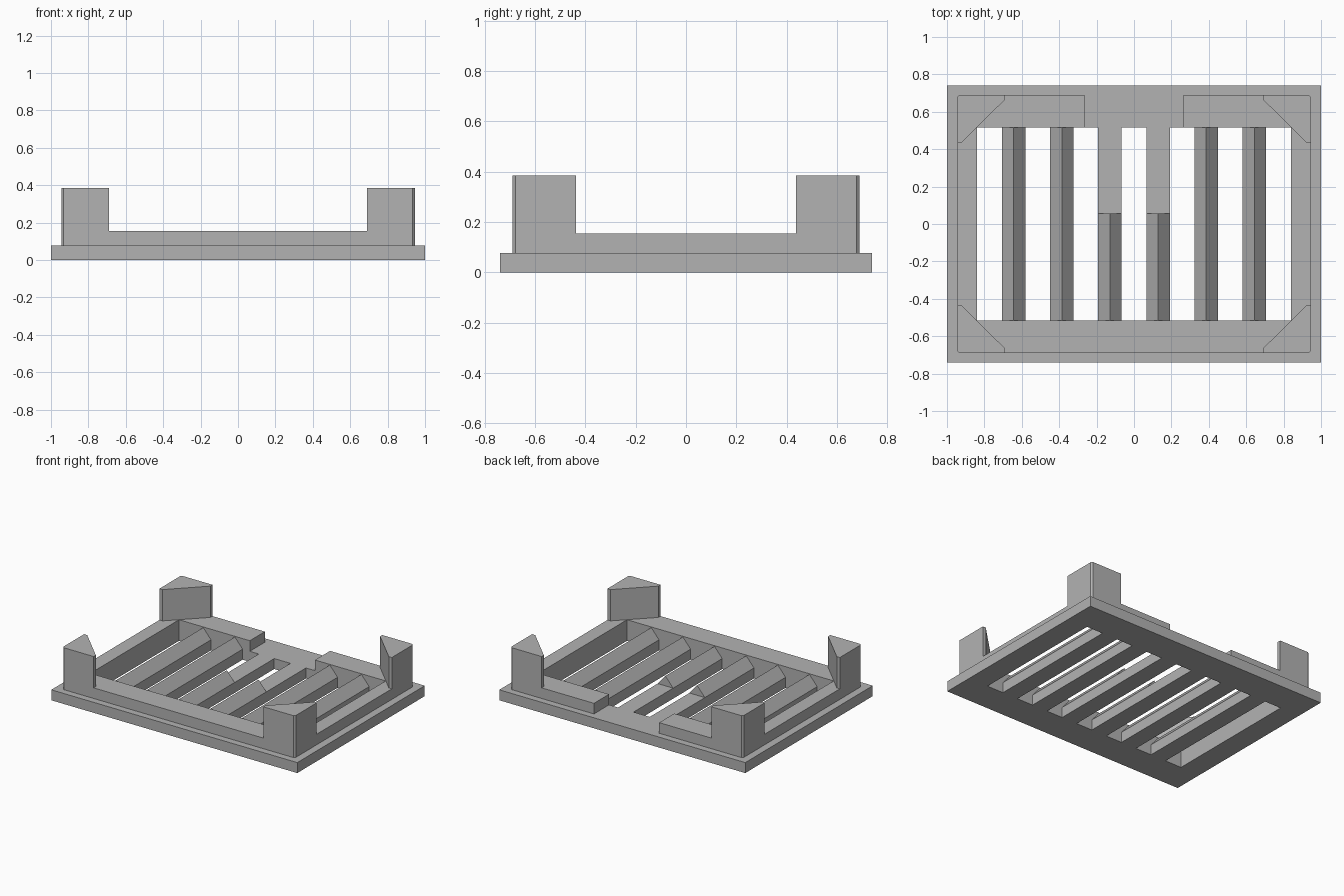
import bpy, bmesh

cube = bpy.data.objects.get("Cube")
if cube:
    bpy.data.objects.remove(cube, do_unlink=True)

GREY = (0.45, 0.45, 0.45, 1)
grey = bpy.data.materials.new("plain grey")
grey.use_nodes = True
grey.diffuse_color = GREY
grey.node_tree.nodes["Principled BSDF"].inputs["Base Color"].default_value = GREY

PLATE_TOP, RIM_TOP, POST_TOP = 0.077, 0.155, 0.385
OPEN_X, OPEN_Y = 0.84, 0.515        # inner opening
RIM_X, RIM_Y = 0.945, 0.69          # outside of the raised rim
BEVEL = 0.012
SLAT_HALF = 0.063
SLAT_CENTRES = [-0.643, -0.386, -0.129, 0.129, 0.386, 0.643]


def finish(name, bm):
    bmesh.ops.recalc_face_normals(bm, faces=bm.faces)
    mesh = bpy.data.meshes.new(name)
    bm.to_mesh(mesh)
    bm.free()
    mesh.materials.append(grey)
    obj = bpy.data.objects.new(name, mesh)
    bpy.context.collection.objects.link(obj)
    return obj


def extrude(bm, offset):
    result = bmesh.ops.extrude_face_region(bm, geom=bm.faces[:], use_keep_orig=True)
    verts = [g for g in result["geom"] if isinstance(g, bmesh.types.BMVert)]
    bmesh.ops.translate(bm, verts=verts, vec=offset)


def prism(name, outline, offset):
    bm = bmesh.new()
    bm.faces.new([bm.verts.new(p) for p in outline])
    extrude(bm, offset)
    return finish(name, bm)


# Base plate: a grid of cells with the slots between the slats left open
xs = [-1, -OPEN_X]
for c in SLAT_CENTRES:
    xs += [c - SLAT_HALF, c + SLAT_HALF]
xs += [OPEN_X, 1]
ys = [-0.74, -OPEN_Y, OPEN_Y, 0.74]
bm = bmesh.new()
grid = [[bm.verts.new((x, y, 0)) for y in ys] for x in xs]
for i in range(len(xs) - 1):
    for j in range(len(ys) - 1):
        if j == 1 and i % 2 == 1:
            continue
        bm.faces.new((grid[i][j], grid[i + 1][j], grid[i + 1][j + 1], grid[i][j + 1]))
extrude(bm, (0, 0, PLATE_TOP))
finish("base_plate", bm)

# Raised rim, open in the middle of the back
GAP = 0.265
half = [(GAP, OPEN_Y), (OPEN_X, OPEN_Y), (OPEN_X, -OPEN_Y)]
outer = [(RIM_X - BEVEL, -RIM_Y), (RIM_X, -RIM_Y + BEVEL), (RIM_X, RIM_Y - BEVEL),
         (RIM_X - BEVEL, RIM_Y), (GAP, RIM_Y)]
right = half[::-1]
left_inner = [(-x, y) for x, y in half]
left_outer = [(-x, y) for x, y in outer[::-1]]
loop = left_inner + right + outer[::-1] + left_outer[::-1]
prism("rim", [(x, y, PLATE_TOP) for x, y in loop], (0, 0, RIM_TOP - PLATE_TOP))

# Corner posts
post = [(0.69, RIM_Y), (0.69, 0.665), (0.92, 0.437), (RIM_X, 0.437),
        (RIM_X, RIM_Y - BEVEL), (RIM_X - BEVEL, RIM_Y)]
for sx, side in ((1, "left"), (-1, "right")):
    for sy, end in ((-1, "front"), (1, "back")):
        prism(f"{end}_{side}_post", [(x * sx, y * sy, RIM_TOP) for x, y in post],
              (0, 0, POST_TOP - RIM_TOP))

# Peaked slats; the middle two stop short so the back stays flat
for n, c in enumerate(SLAT_CENTRES):
    end = 0.055 if abs(c) < 0.2 else OPEN_Y
    profile = [(c - SLAT_HALF, -OPEN_Y, PLATE_TOP), (c + SLAT_HALF, -OPEN_Y, PLATE_TOP),
               (c, -OPEN_Y, RIM_TOP - 0.005)]
    prism(f"slat_{n + 1}", profile, (0, end + OPEN_Y, 0))
